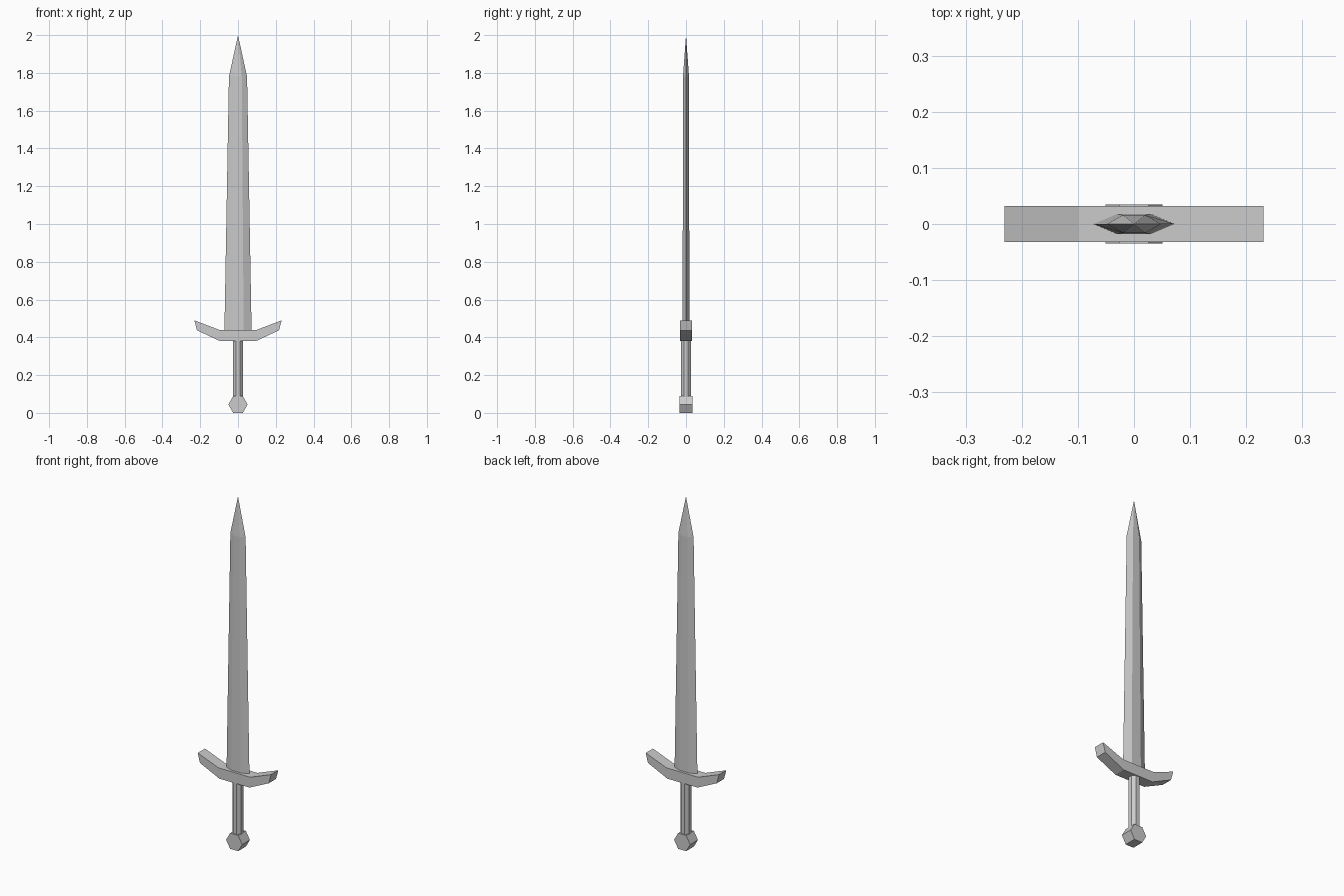
import bpy, bmesh
from math import cos, sin, pi

if "Cube" in bpy.data.objects:
    bpy.data.objects.remove(bpy.data.objects["Cube"])


def finish(name, bm):
    bmesh.ops.recalc_face_normals(bm, faces=bm.faces)
    mesh = bpy.data.meshes.new(name)
    bm.to_mesh(mesh)
    bm.free()
    obj = bpy.data.objects.new(name, mesh)
    bpy.context.collection.objects.link(obj)
    return obj


def loft(bm, rings):
    """Bridge successive closed rings of equal length with quads."""
    rings = [[bm.verts.new(p) for p in ring] for ring in rings]
    for a, b in zip(rings, rings[1:]):
        for i in range(len(a)):
            j = (i + 1) % len(a)
            bm.faces.new((a[i], a[j], b[j], b[i]))
    return rings


def prism_y(name, outline, half_depth):
    """Extrude an XZ outline symmetrically along Y."""
    bm = bmesh.new()
    rings = loft(bm, [[(x, y, z) for x, z in outline] for y in (-half_depth, half_depth)])
    for ring in rings:
        bm.faces.new(ring)
    return finish(name, bm)


# Blade: bevelled flat section with a centre line, tapering to a point
def blade_section(z, edge, flat, thick):
    half = [(edge, 0), (flat, thick), (0, thick), (-flat, thick)]
    return [(x, y, z) for x, y in half + [(-x, -y) for x, y in half]]


bm = bmesh.new()
rings = loft(bm, [blade_section(0.43, 0.072, 0.03, 0.018),
                  blade_section(1.78, 0.048, 0.02, 0.016)])
bm.faces.new(rings[0])
tip = bm.verts.new((0, 0, 2.0))
top = rings[1]
for i in range(len(top)):
    bm.faces.new((top[i], top[(i + 1) % len(top)], tip))
finish("blade", bm)

# Crossguard: upswept square bar
right = [(0.095, 0.38), (0.217, 0.437), (0.231, 0.49), (0.10, 0.44)]
prism_y("crossguard", right + [(-x, z) for x, z in reversed(right)], 0.0325)

# Grip: octagonal rod
bm = bmesh.new()
r = 0.030
rings = loft(bm, [[(r * cos(pi / 8 + i * pi / 4), r * sin(pi / 8 + i * pi / 4), z)
                   for i in range(8)] for z in (0.08, 0.39)])
for ring in rings:
    bm.faces.new(ring)
finish("grip", bm)

# Pommel: hexagonal block facing front
prism_y("pommel", [(0.051 * cos(i * pi / 3), 0.0445 + 0.0514 * sin(i * pi / 3))
                   for i in range(6)], 0.0345)
